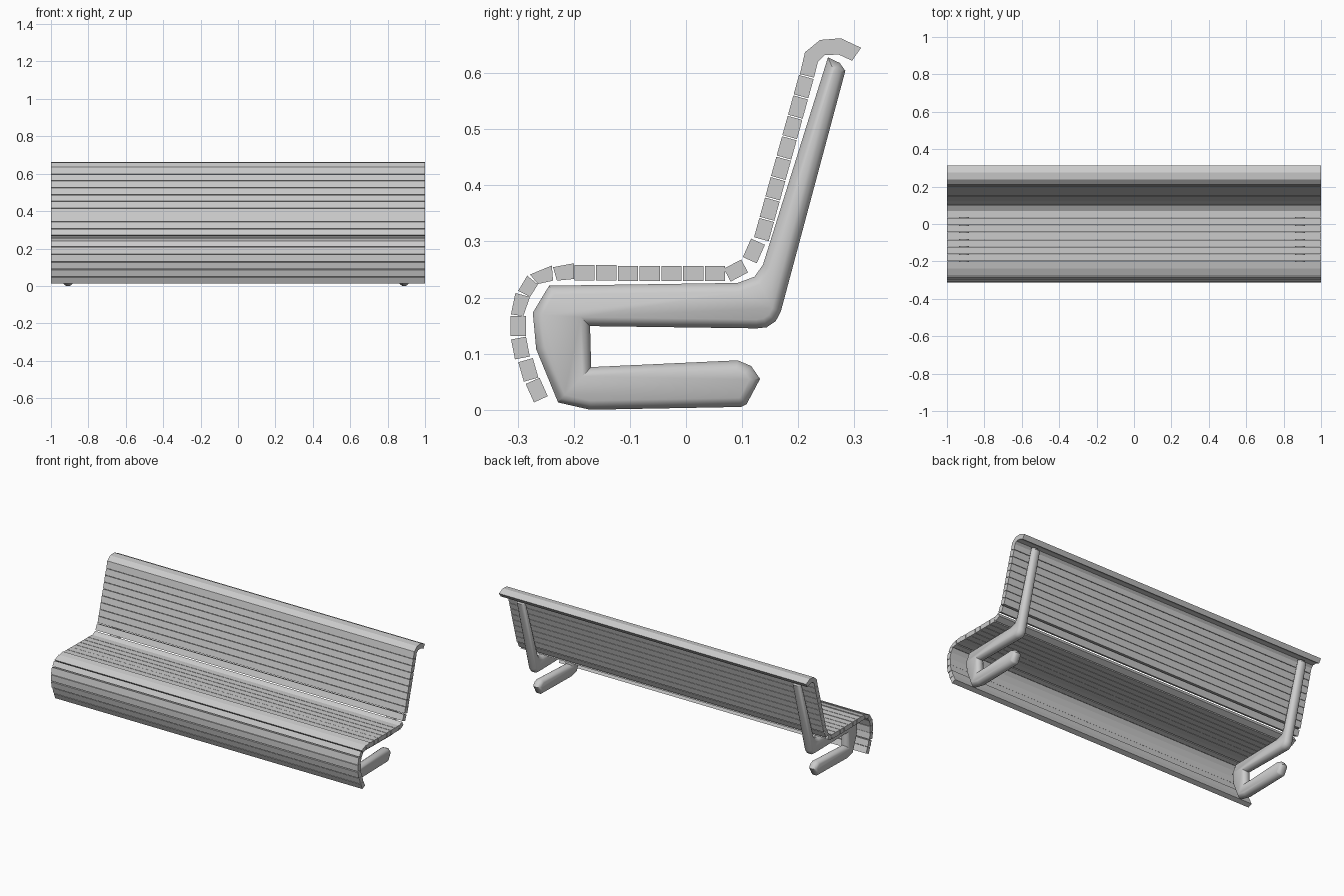
import bpy, bmesh
from math import cos, sin, radians

if "Cube" in bpy.data.objects:
    bpy.data.objects.remove(bpy.data.objects["Cube"])


def prism(name, outlines, x0, x1, round_sides=0.0):
    """Extrude closed (y, z) outlines along x; optionally swell the two sides."""
    bm = bmesh.new()
    for pts in outlines:
        face = bm.faces.new([bm.verts.new((x0, y, z)) for y, z in pts])
        ext = bmesh.ops.extrude_face_region(bm, geom=[face], use_keep_orig=True)
        moved = [v for v in ext["geom"] if isinstance(v, bmesh.types.BMVert)]
        bmesh.ops.translate(bm, verts=moved, vec=(x1 - x0, 0, 0))
    bmesh.ops.recalc_face_normals(bm, faces=bm.faces)
    if round_sides:
        for depth in (round_sides * 0.7, round_sides * 0.3):
            caps = [f for f in bm.faces if len(f.verts) > 4]
            bmesh.ops.inset_region(bm, faces=caps, thickness=round_sides * 0.5,
                                   depth=depth, use_even_offset=True)
    mesh = bpy.data.meshes.new(name)
    bm.to_mesh(mesh)
    bm.free()
    obj = bpy.data.objects.new(name, mesh)
    bpy.context.collection.objects.link(obj)
    return obj


def plank(y, z, angle, length=0.036, thick=0.027):
    """Rectangular slat section centred on (y, z)."""
    c, s = cos(radians(angle)), sin(radians(angle))
    corners = [(-1, -1), (1, -1), (1, 1), (-1, 1)]
    return [(y + (a * length * c - b * thick * s) / 2,
             z + (a * length * s + b * thick * c) / 2) for a, b in corners]


# Front apron: straight slats, then wedge slats round the nose
front = [plank(-0.266, 0.035, 114), plank(-0.281, 0.071, 106),
         plank(-0.295, 0.110, 101), plank(-0.299, 0.149, 90)]
front += [
    [(-0.312, 0.170), (-0.290, 0.167), (-0.278, 0.201), (-0.304, 0.208)],
    [(-0.299, 0.212), (-0.278, 0.201), (-0.264, 0.223), (-0.283, 0.239)],
    [(-0.278, 0.241), (-0.264, 0.224), (-0.237, 0.230), (-0.239, 0.257)],
    [(-0.237, 0.254), (-0.230, 0.230), (-0.200, 0.233), (-0.200, 0.261)],
]
prism("front_slats", front, -1, 1)

# Seat: seven flat slats and one tilted slat at the rear
seat = [plank(-0.181 + i * 0.0388, 0.244 - (i > 1) * 0.001, 0) for i in range(7)]
seat.append(plank(0.089, 0.248, 28, 0.035, 0.026))
prism("seat_slats", seat, -1, 1)

# Backrest: one steep slat, then eight evenly stepped slats
back = [plank(0.121, 0.283, 66)]
back += [plank(0.139 + i * 0.0101, 0.321 + i * 0.0364, 74.5, 0.0355) for i in range(8)]
prism("backrest_slats", back, -1, 1)

# Curled top rail
prism("top_rail", [[
    (0.203, 0.598), (0.212, 0.637), (0.239, 0.659), (0.276, 0.662), (0.312, 0.645),
    (0.296, 0.622), (0.272, 0.633), (0.247, 0.632), (0.235, 0.620), (0.228, 0.592)]], -1, 1)

# Side supports: foot, front post, seat arm and back upright in one outline
support = [
    (-0.244, 0.221), (0.092, 0.226), (0.122, 0.237), (0.137, 0.258), (0.253, 0.628),
    (0.274, 0.618), (0.284, 0.604), (0.169, 0.175), (0.160, 0.158), (0.144, 0.147),
    (0.126, 0.145), (-0.171, 0.149), (-0.169, 0.076), (0.092, 0.088), (0.116, 0.078),
    (0.132, 0.055), (0.108, 0.010), (0.098, 0.005), (-0.171, 0.0), (-0.228, 0.013),
    (-0.267, 0.108), (-0.273, 0.173)]
for side, x in (("left", -0.909), ("right", 0.888)):
    leg = prism(side + "_support", [support], x - 0.01, x + 0.01, 0.016)
    bpy.ops.object.select_all(action='DESELECT')
    leg.select_set(True)
    bpy.context.view_layer.objects.active = leg
    bpy.ops.object.shade_smooth_by_angle(angle=radians(40))
